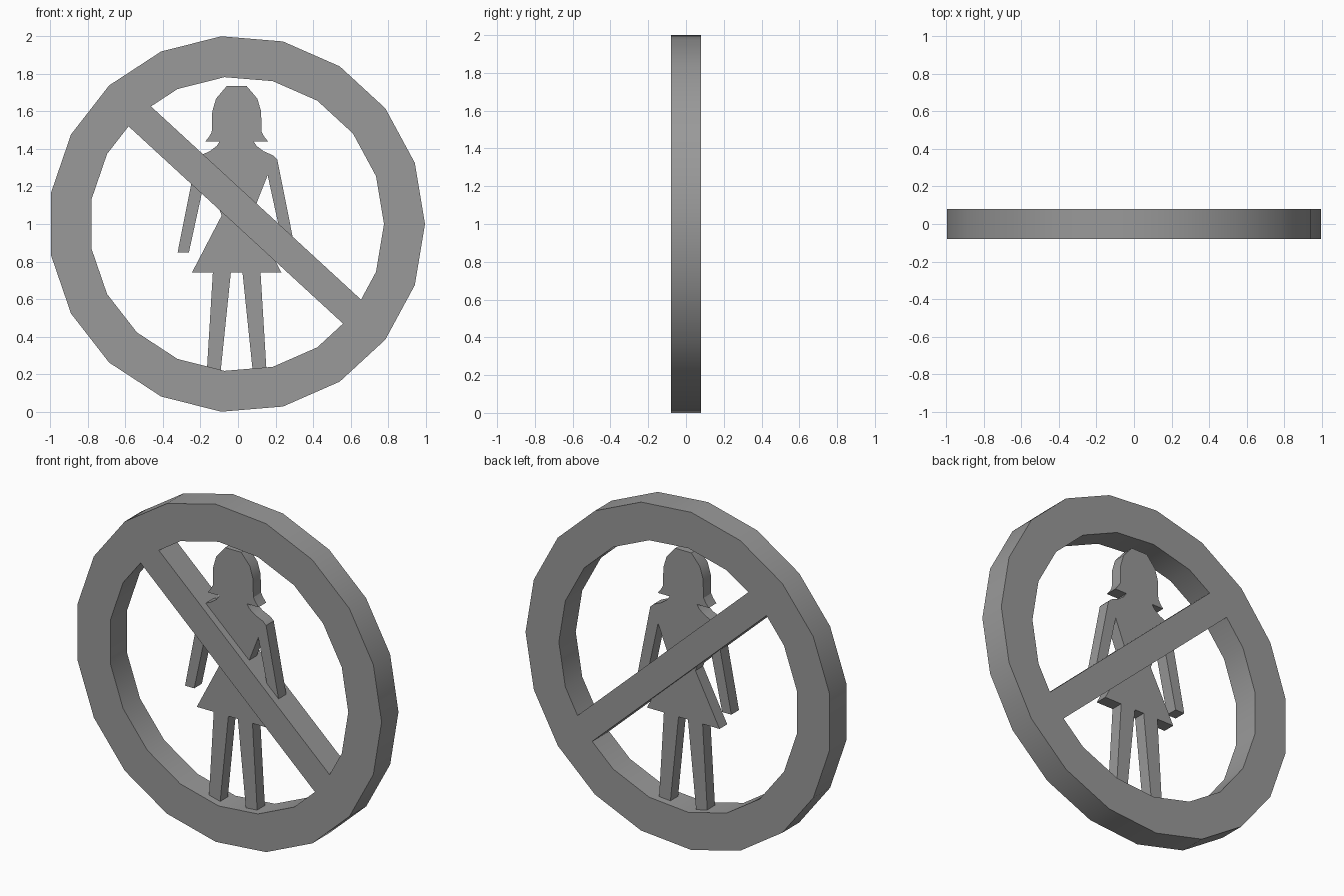
import bpy, bmesh, math
from mathutils import Vector

if "Cube" in bpy.data.objects:
    bpy.data.objects.remove(bpy.data.objects["Cube"])

CENTRE = Vector((-0.007, 1.0))   # centre of the 19-sided ring in the x-z plane
SIDES = 19

dark_grey = bpy.data.materials.new("dark_grey")
dark_grey.diffuse_color = (0.32, 0.32, 0.32, 1)
dark_grey.use_nodes = True
dark_grey.node_tree.nodes["Principled BSDF"].inputs["Base Color"].default_value = dark_grey.diffuse_color


def ngon(radius):
    return [CENTRE + radius * Vector((math.cos(2 * math.pi * i / SIDES),
                                      math.sin(2 * math.pi * i / SIDES)))
            for i in range(SIDES)]


def clip(loop, normal, offset):
    """Keep the part of a loop lying beyond a straight line."""
    out = []
    for a, b in zip(loop, loop[1:] + loop[:1]):
        da = (a - CENTRE).dot(normal) - offset
        db = (b - CENTRE).dot(normal) - offset
        if da >= 0:
            out.append(a)
        if da * db < 0:
            out.append(a.lerp(b, da / (da - db)))
    return out


def plate(name, loops, half_depth):
    """Flat plate from closed outlines (inner loops become holes)."""
    curve = bpy.data.curves.new(name, 'CURVE')
    curve.dimensions = '2D'
    curve.fill_mode = 'BOTH'
    curve.extrude = half_depth
    for loop in loops:
        spline = curve.splines.new('POLY')
        spline.points.add(len(loop) - 1)
        for point, p in zip(spline.points, loop):
            point.co = (p[0], p[1], 0, 1)
        spline.use_cyclic_u = True
    obj = bpy.data.objects.new(name, curve)
    bpy.context.collection.objects.link(obj)
    obj.rotation_euler.x = math.pi / 2
    bpy.ops.object.select_all(action='DESELECT')
    obj.select_set(True)
    bpy.context.view_layer.objects.active = obj
    bpy.ops.object.convert(target='MESH')
    obj = bpy.context.object
    obj.name = name
    bm = bmesh.new()
    bm.from_mesh(obj.data)
    bmesh.ops.remove_doubles(bm, verts=bm.verts, dist=1e-4)
    bmesh.ops.recalc_face_normals(bm, faces=bm.faces)
    bm.to_mesh(obj.data)
    bm.free()
    obj.data.materials.clear()
    obj.data.materials.append(dark_grey)
    bpy.ops.object.shade_smooth_by_angle(angle=math.radians(25))
    return obj


# Ring with diagonal bar: two openings leave the bar between them
inner = ngon(0.785)
normal = Vector((0.677, 0.736)).normalized()
plate("ring_with_bar",
      [ngon(1.0034), clip(inner, normal, 0.152), clip(inner, -normal, 0.007)],
      0.079)

# Standing figure: half outline from hair to inner leg, mirrored
half = [(.053, 1.735), (.11, 1.668), (.13, 1.60), (.133, 1.49), (.147, 1.465),
        (.167, 1.44), (.09, 1.44), (.107, 1.415), (.145, 1.387), (.195, 1.365),
        (.216, 1.345), (.315, .847), (.255, .847), (.165, 1.26), (.08, 1.045),
        (.238, .742), (.127, .742), (.16, .20), (.087, .20), (.031, .742)]
outline = ([(CENTRE.x + u, z) for u, z in half]
           + [(CENTRE.x - u, z) for u, z in reversed(half)])
plate("figure", [outline], 0.036)
